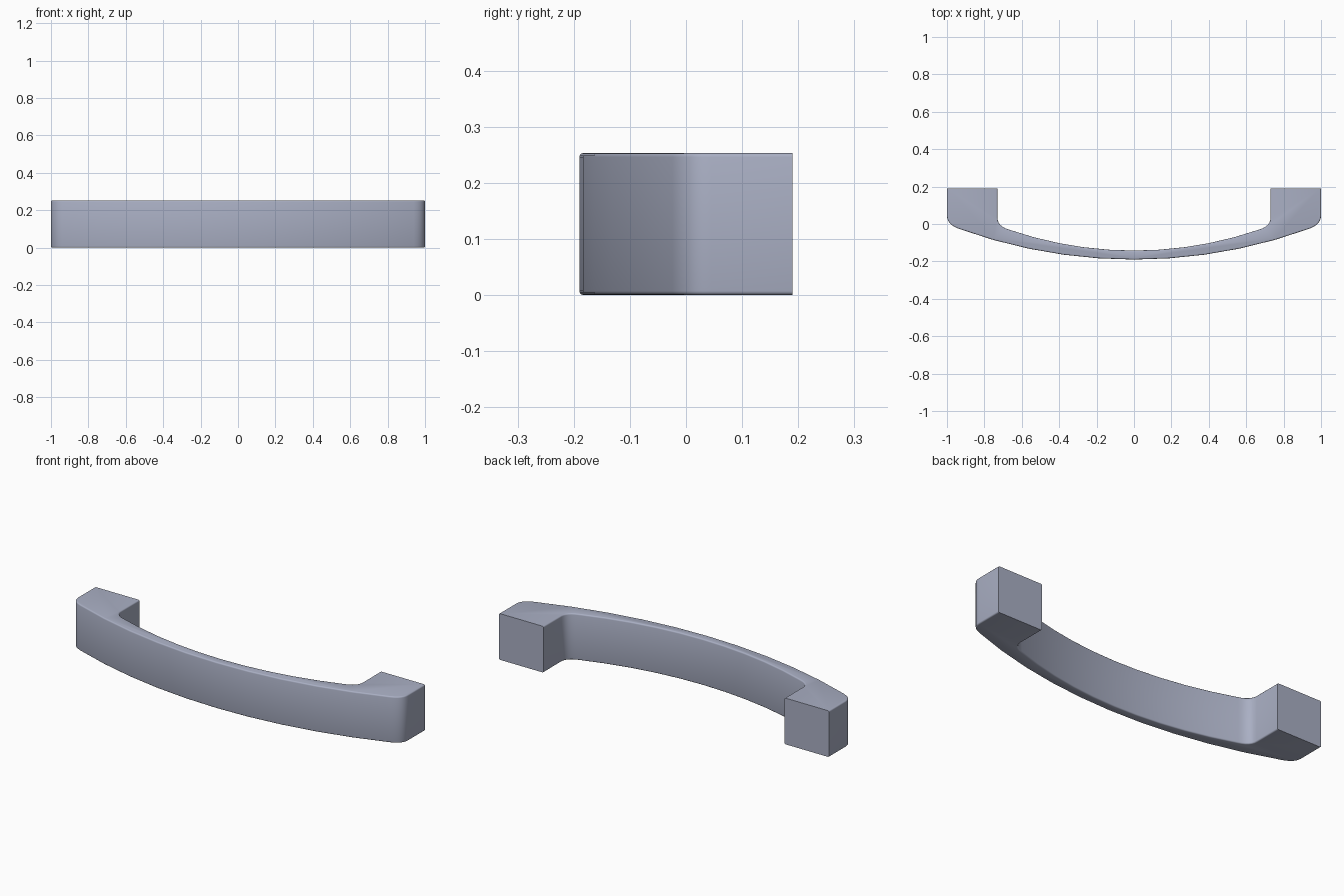
import bpy, bmesh, math
from mathutils import Vector

cube = bpy.data.objects.get("Cube")
if cube:
    bpy.data.objects.remove(cube, do_unlink=True)

HEIGHT, BACK = 0.253, 0.19


def arc_y(x, front, radius):
    """Depth of a shallow bow whose middle lies at y = front."""
    return front + radius - math.sqrt(radius ** 2 - x ** 2)


def fillet(a, corner, b, steps=6):
    """Rounded corner from a to b."""
    a, c, b = Vector(a), Vector(corner), Vector(b)
    return [a * (1 - t) ** 2 + c * 2 * t * (1 - t) + b * t * t
            for t in (i / steps for i in range(steps + 1))]


def bow(x_end, front, radius, steps):
    xs = [x_end * (2 * i / steps - 1) for i in range(1, steps)]
    return [Vector((x, arc_y(x, front, radius))) for x in xs]


def mirrored(points):
    return [Vector((-p.x, p.y)) for p in reversed(points)]


# Outline: outer bow with rounded corners, then inner bow between the two feet
outer_corner = fillet((0.94, arc_y(0.94, -BACK, 2.75)),
                      (1, arc_y(1, -BACK, 2.75)), (1, 0.045))
inner_corner = fillet((0.73, 0.035), (0.73, -0.012),
                      (0.67, arc_y(0.67, -0.142, 2.05)))
outline = mirrored(outer_corner) + bow(0.94, -BACK, 2.75, 10) + outer_corner
outline += [Vector((1, BACK)), Vector((0.73, BACK))]
outline += inner_corner + bow(0.67, -0.142, 2.05, 10)[::-1] + mirrored(inner_corner)
outline += [Vector((-0.73, BACK)), Vector((-1, BACK))]

bm = bmesh.new()
base = bm.faces.new([bm.verts.new((p.x, p.y, 0)) for p in outline])
top = bmesh.ops.extrude_face_region(bm, geom=[base])
bmesh.ops.translate(bm, vec=(0, 0, HEIGHT),
                    verts=[g for g in top["geom"] if isinstance(g, bmesh.types.BMVert)])
bmesh.ops.recalc_face_normals(bm, faces=bm.faces)

# Soften the long rims, leaving the mounting faces square
rims = [e for e in bm.edges
        if abs(e.verts[0].co.z - e.verts[1].co.z) < 1e-4
        and min(v.co.y for v in e.verts) < BACK - 0.01]
bmesh.ops.bevel(bm, geom=rims, offset=0.007, segments=3, profile=0.5,
                affect='EDGES', clamp_overlap=True)

mesh = bpy.data.meshes.new("bow_handle")
bm.to_mesh(mesh)
bm.free()
handle = bpy.data.objects.new("bow_handle", mesh)
bpy.context.collection.objects.link(handle)

# Plain blue grey finish
mat = bpy.data.materials.new("blue_grey")
mat.use_nodes = True
colour = (0.40, 0.43, 0.55, 1)
mat.diffuse_color = colour
mat.node_tree.nodes["Principled BSDF"].inputs["Base Color"].default_value = colour
mesh.materials.append(mat)

bpy.context.view_layer.objects.active = handle
handle.select_set(True)
bpy.ops.object.shade_smooth_by_angle(angle=math.radians(35))
